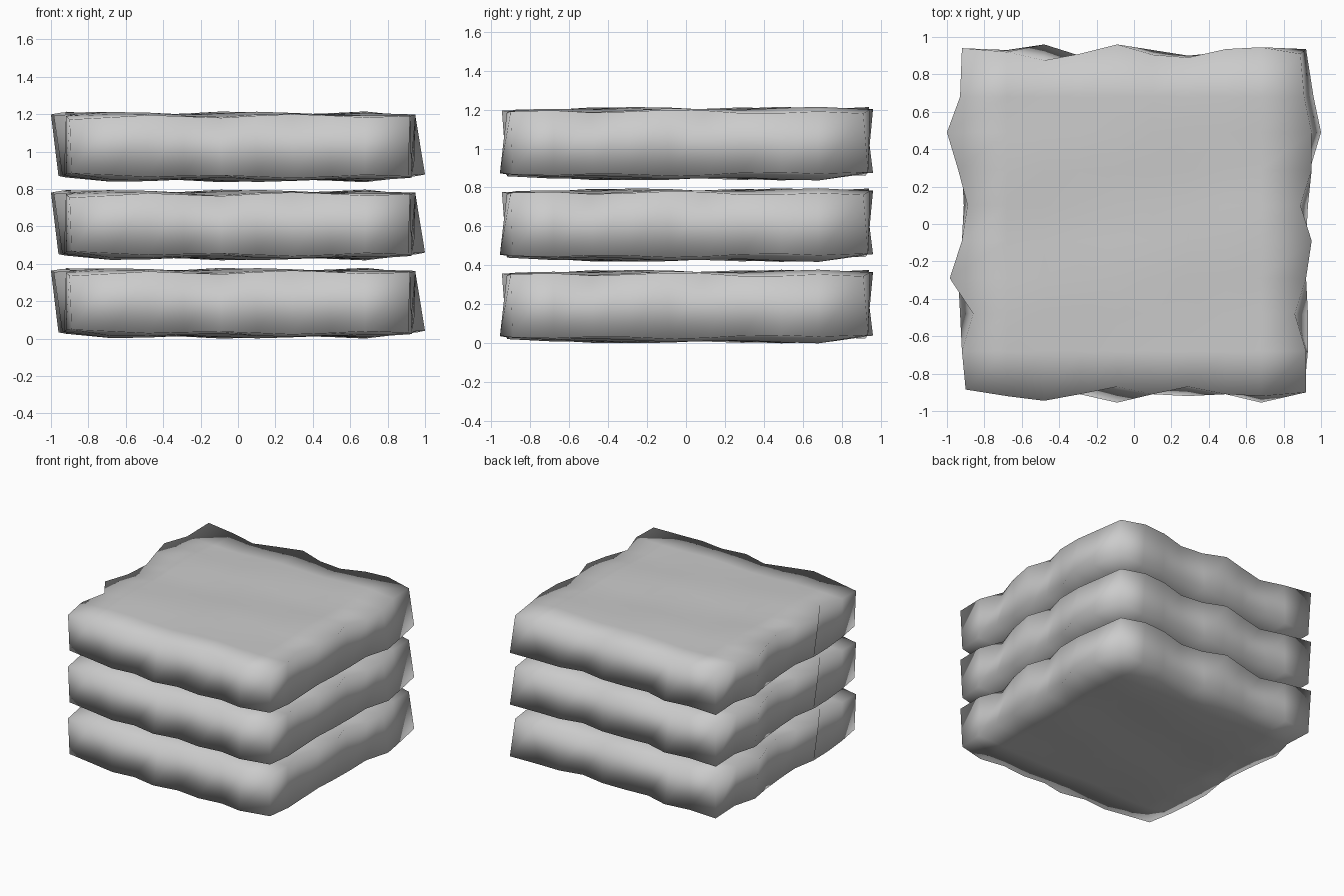
import bpy, bmesh, math

if "Cube" in bpy.data.objects:
    bpy.data.objects.remove(bpy.data.objects["Cube"])

N = 10
GRID = [-0.91, -0.68, -0.48, -0.29, -0.09, 0.10, 0.29, 0.49, 0.68, 0.91]

# Distance of the rim from the centre on each side, for the upper and lower edge
RIMS = {
    "top": dict(
        front=[.885, .92, .945, .91, .87, .91, .87, .91, .92, .90],
        back=[.94, .92, .875, .91, .96, .905, .89, .935, .945, .91],
        left=[.90, .92, .86, .985, .92, .89, .94, 1.0, .93, .92],
        right=[.92, .92, .86, .92, .95, .89, .95, .95, .91, .89]),
    "bottom": dict(
        front=[.88, .90, .92, .91, .955, .91, .92, .91, .955, .89],
        back=[.92, .93, .96, .90, .91, .93, .90, .92, .91, .935],
        left=[.89, .92, .93, .94, .91, .91, .92, .96, .91, .91],
        right=[.91, .93, .93, .92, .92, .93, .94, 1.0, .96, .92]),
}


def sheet_point(i, j, level):
    """Grid point of the upper or lower face, pulled onto the wavy rim."""
    r = RIMS[level]
    x, y = GRID[i], GRID[j]
    if i == 0:
        x = -r["left"][j]
    elif i == N - 1:
        x = r["right"][j]
    if j == 0:
        y = -r["front"][i]
    elif j == N - 1:
        y = r["back"][i]
    rim = i in (0, N - 1) or j in (0, N - 1)
    wave = 0.008 * math.sin(8 * x + 1.0 + 2 * y) + 0.007 * math.sin(8.5 * y - 2.6 - 2 * x)
    if level == "top":
        z = 0.367 + wave - (0.014 if rim and (j == 0 or i == N - 1) else 0)
    else:
        z = 0.017 - wave * 0.9 + (0.022 if rim else 0)
    return x, y, z


def slab_mesh():
    bm = bmesh.new()
    v = {lv: [[bm.verts.new(sheet_point(i, j, lv)) for j in range(N)] for i in range(N)]
         for lv in RIMS}
    # upper and lower faces
    for i in range(N - 1):
        for j in range(N - 1):
            for lv in RIMS:
                g = v[lv]
                bm.faces.new((g[i][j], g[i + 1][j], g[i + 1][j + 1], g[i][j + 1]))
    # side walls between the two rims
    loop = ([(i, 0) for i in range(N - 1)] + [(N - 1, j) for j in range(N - 1)]
            + [(i, N - 1) for i in range(N - 1, 0, -1)] + [(0, j) for j in range(N - 1, 0, -1)])
    for (a, b), (c, d) in zip(loop, loop[1:] + loop[:1]):
        bm.faces.new((v["bottom"][a][b], v["bottom"][c][d], v["top"][c][d], v["top"][a][b]))
    bmesh.ops.recalc_face_normals(bm, faces=bm.faces)
    low = min(p.co.z for p in bm.verts)
    for p in bm.verts:
        p.co.z -= low
    for f in bm.faces:
        f.smooth = True
    me = bpy.data.meshes.new("slab")
    bm.to_mesh(me)
    bm.free()
    return me


stone = bpy.data.materials.new("stone grey")
stone.diffuse_color = (0.6, 0.6, 0.6, 1)
stone.use_nodes = True
stone.node_tree.nodes["Principled BSDF"].inputs["Base Color"].default_value = stone.diffuse_color
mesh = slab_mesh()
mesh.materials.append(stone)

# three equal slabs stacked with gaps
for k, name in enumerate(("lower_slab", "middle_slab", "upper_slab")):
    ob = bpy.data.objects.new(name, mesh)
    ob.location.z = 0.418 * k
    bpy.context.collection.objects.link(ob)
